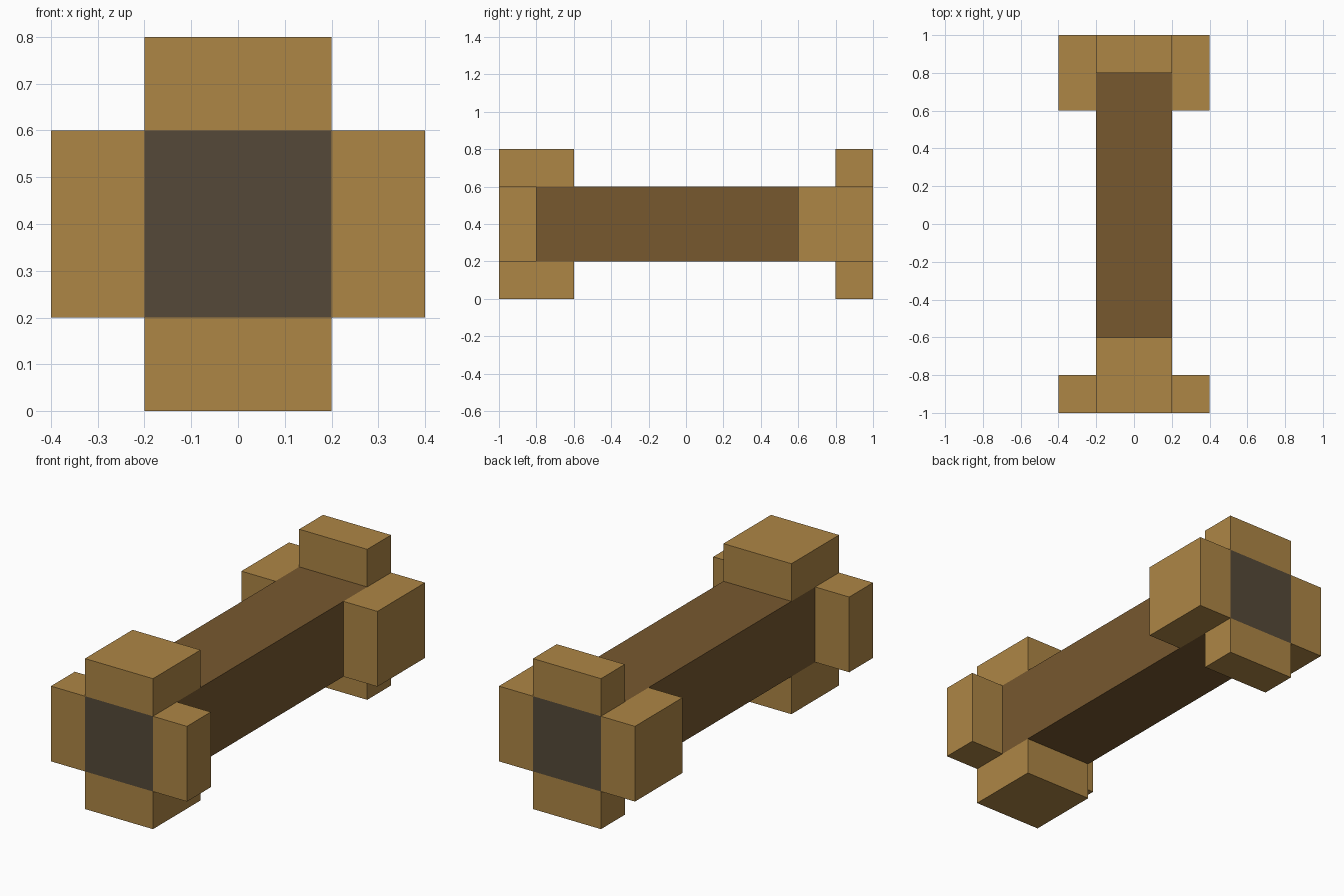
import bpy
import bmesh
from mathutils import Vector

cube = bpy.data.objects.get("Cube")
if cube:
    bpy.data.objects.remove(cube, do_unlink=True)


def srgb(r, g, b):
    lin = lambda c: ((c / 255 + 0.055) / 1.055) ** 2.4
    return (lin(r), lin(g), lin(b), 1)


def material(name, color):
    m = bpy.data.materials.new(name)
    m.use_nodes = True
    m.diffuse_color = color
    bsdf = m.node_tree.nodes["Principled BSDF"]
    bsdf.inputs["Base Color"].default_value = color
    bsdf.inputs["Roughness"].default_value = 0.9
    return m


tan = material("tan wood", srgb(174, 134, 69))
brown = material("brown wood", srgb(119, 88, 47))
dark = material("dark end", srgb(85, 73, 56))


def box(name, low, high, *mats):
    """Axis-aligned box from two corners; a second material colours the y ends."""
    low, high = Vector(low), Vector(high)
    bm = bmesh.new()
    bmesh.ops.create_cube(bm, size=1)
    bmesh.ops.scale(bm, vec=high - low, verts=bm.verts)
    bmesh.ops.translate(bm, vec=(low + high) / 2, verts=bm.verts)
    bm.normal_update()
    for f in bm.faces:
        f.material_index = int(len(mats) > 1 and abs(f.normal.y) > 0.5)
    mesh = bpy.data.meshes.new(name)
    bm.to_mesh(mesh)
    bm.free()
    for m in mats:
        mesh.materials.append(m)
    obj = bpy.data.objects.new(name, mesh)
    bpy.context.collection.objects.link(obj)
    return obj


# Square shaft with dark ends
box("shaft", (-0.2, -1, 0.2), (0.2, 1, 0.6), brown, dark)

# Four blocks around each end; the long pair swaps between the ends
for end, sign, upright, side in (("front", -1, 0.4, 0.2), ("back", 1, 0.2, 0.4)):
    def span(length):
        return sorted((sign, sign * (1 - length)))

    y0, y1 = span(upright)
    box(end + "_top_block", (-0.2, y0, 0.6), (0.2, y1, 0.8), tan)
    box(end + "_bottom_block", (-0.2, y0, 0), (0.2, y1, 0.2), tan)
    y0, y1 = span(side)
    box(end + "_left_block", (0.2, y0, 0.2), (0.4, y1, 0.6), tan)
    box(end + "_right_block", (-0.4, y0, 0.2), (-0.2, y1, 0.6), tan)
